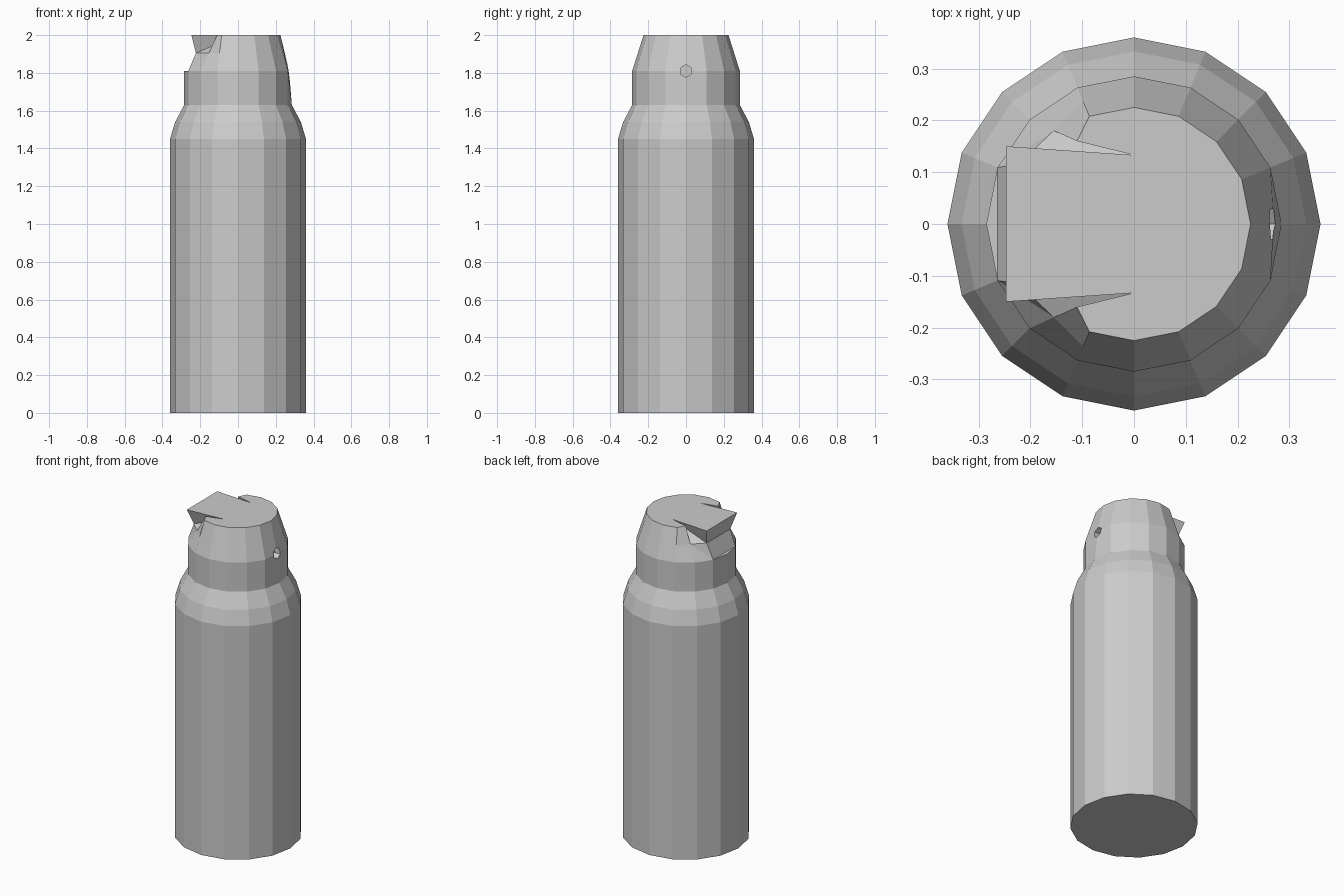
import bpy, bmesh, math
from mathutils import Matrix

if "Cube" in bpy.data.objects:
    bpy.data.objects.remove(bpy.data.objects["Cube"])

N = 16
bm = bmesh.new()


def ring(r, z):
    return [bm.verts.new((r * math.cos(2 * math.pi * k / N),
                          r * math.sin(2 * math.pi * k / N), z)) for k in range(N)]


# body and collar, lathed from a profile
profile = [(0.36, 0), (0.36, 1.45), (0.333, 1.54), (0.285, 1.63), (0.285, 1.81)]
rings = [ring(r, z) for r, z in profile]
bm.faces.new(rings[0])
for a, b in zip(rings, rings[1:]):
    for k in range(N):
        j = (k + 1) % N
        bm.faces.new((a[k], a[j], b[j], b[k]))
A = rings[-1]
A[0].co.x = 0.27

# tapered lid rim, left open on the -x side for the spout
T = {}
for k in (11, 12, 13, 14, 15, 0, 1, 2, 3, 4, 5):
    t = 2 * math.pi * k / N
    T[k] = bm.verts.new((0.225 * math.cos(t), 0.225 * math.sin(t), 2.0))


def pair(x, y, z):
    return {s: bm.verts.new((x, s * y, z)) for s in (1, -1)}


crease = pair(-0.098, 0.236, 1.905)
notch = pair(-0.11, 0.16, 2.0)
side = pair(-0.155, 0.18, 1.905)
hinge = pair(0, 0.133, 2.0)
lip = pair(-0.247, 0.15, 2.0)
throat = pair(-0.223, 0.115, 1.905)

for k in (11, 12, 13, 14, 15, 0, 1, 2, 3, 4):
    j = (k + 1) % N
    f = [A[k], A[j], T[j], T[k]]
    if j == 5:
        f.insert(2, crease[1])
    if k == 11:
        f.append(crease[-1])
    bm.faces.new(f)

# lid top
bm.faces.new(list(T.values()) + [notch[1], hinge[1], hinge[-1], notch[-1]])

# spout sides and gullies, mirrored in y
for s, a5, a6, a7 in ((1, A[5], A[6], A[7]), (-1, A[11], A[10], A[9])):
    for f in ((a5, a6, side[s], crease[s]),
              (crease[s], side[s], notch[s], T[5 if s == 1 else 11]),
              (a6, a7, side[s]),
              (a7, throat[s], side[s]),
              (throat[s], lip[s], hinge[s]),
              (throat[s], hinge[s], side[s]),
              (side[s], hinge[s], notch[s])):
        bm.faces.new(f)

# spout ledge, flare, front and top plate
bm.faces.new((A[7], A[8], A[9]))
bm.faces.new((A[7], A[9], throat[-1], throat[1]))
bm.faces.new((throat[1], throat[-1], lip[-1], lip[1]))
bm.faces.new((lip[1], lip[-1], hinge[-1], hinge[1]))


def finish(bm, name):
    bmesh.ops.recalc_face_normals(bm, faces=bm.faces)
    me = bpy.data.meshes.new(name)
    bm.to_mesh(me)
    bm.free()
    ob = bpy.data.objects.new(name, me)
    bpy.context.collection.objects.link(ob)
    return ob


bottle = finish(bm, "bottle")

# small six-sided vent hole on the +x side
bm = bmesh.new()
m = (Matrix.Translation((0.28, 0, 1.81)) @ Matrix.Rotation(math.pi / 6, 4, 'X')
     @ Matrix.Rotation(math.pi / 2, 4, 'Y'))
bmesh.ops.create_cone(bm, cap_ends=True, segments=6, radius1=0.033, radius2=0.033,
                      depth=0.1, matrix=m)
cutter = finish(bm, "vent_hole_cutter")
cutter.hide_render = True
cutter.display_type = 'WIRE'
mod = bottle.modifiers.new("vent_hole", 'BOOLEAN')
mod.operation = 'DIFFERENCE'
mod.solver = 'EXACT'
mod.object = cutter
